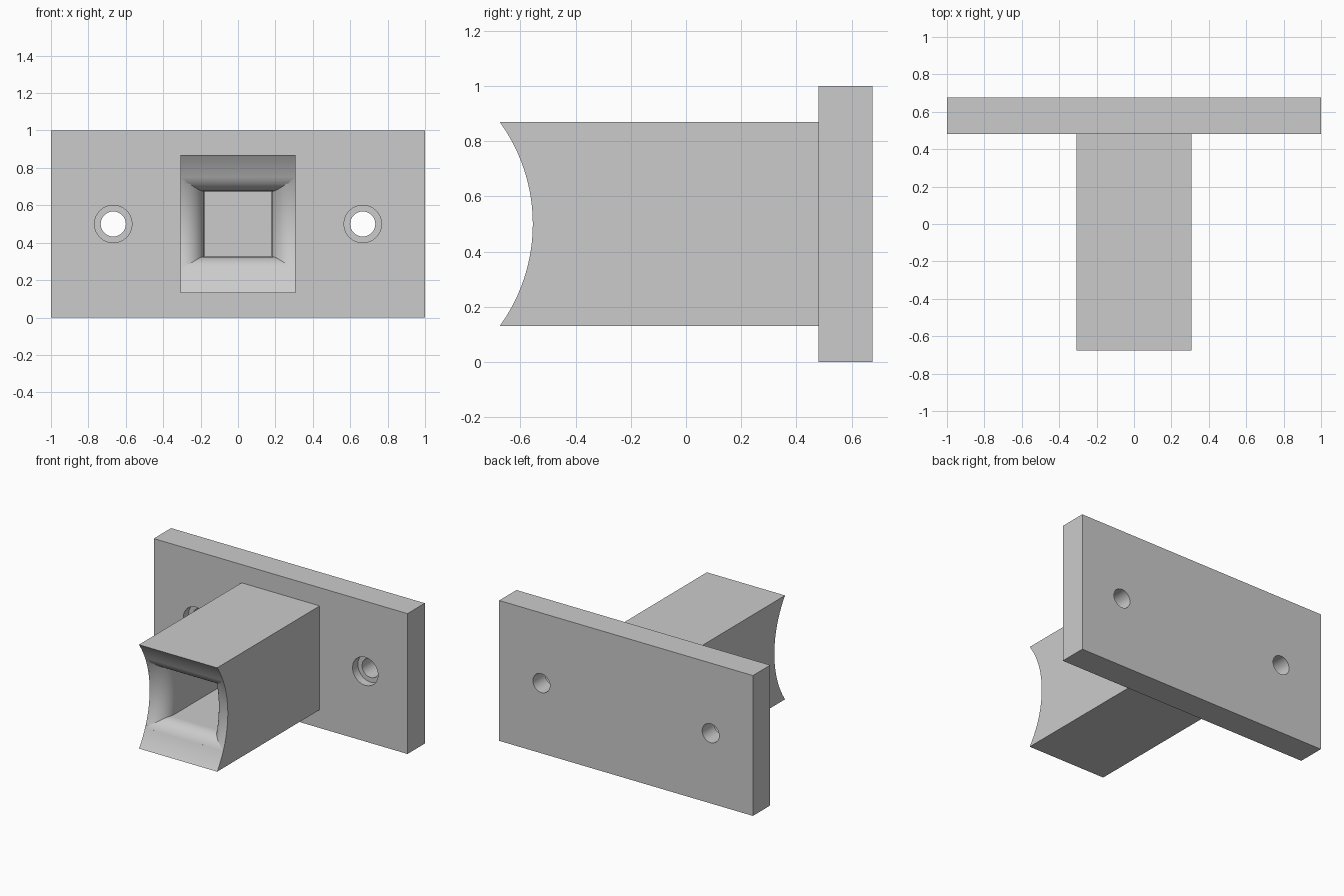
import bpy, bmesh, math
from mathutils import Vector

cube = bpy.data.objects.get("Cube")
if cube:
    bpy.data.objects.remove(cube, do_unlink=True)

grey = bpy.data.materials.new("plain grey")
grey.use_nodes = True
COLOUR = (0.6, 0.6, 0.6, 1)
grey.diffuse_color = COLOUR
grey.node_tree.nodes["Principled BSDF"].inputs["Base Color"].default_value = COLOUR

MID = 0.5            # height of the arm axis
PLATE_Y = 0.48       # front of the plate
BACK_Y = 0.675
SADDLE_R = 0.63      # concave end of the arm
SADDLE_Y = -1.185
FILLET = 0.12        # rounding of the pocket mouth
POCKET_X, POCKET_Z = 0.18, 0.175


def finish(bm, name):
    bmesh.ops.recalc_face_normals(bm, faces=bm.faces)
    mesh = bpy.data.meshes.new(name)
    bm.to_mesh(mesh)
    bm.free()
    ob = bpy.data.objects.new(name, mesh)
    bpy.context.collection.objects.link(ob)
    mesh.materials.append(grey)
    return ob


def sweep(name, rings):
    """Solid joining a row of closed rings, capped at both ends."""
    bm = bmesh.new()
    rows = [[bm.verts.new(p) for p in ring] for ring in rings]
    for a, b in zip(rows, rows[1:]):
        for i in range(len(a)):
            j = (i + 1) % len(a)
            bm.faces.new((a[i], a[j], b[j], b[i]))
    bm.faces.new(rows[0])
    bm.faces.new(rows[-1])
    return finish(bm, name)


def extrude_x(name, profile, half):
    return sweep(name, [[(x, y, z) for y, z in profile] for x in (-half, half)])


def cylinder_y(name, x, radius, y0, y1, sides=64):
    angles = [math.tau * i / sides for i in range(sides)]
    return sweep(name, [[(x + radius * math.cos(a), y, MID + radius * math.sin(a))
                         for a in angles] for y in (y0, y1)])


def boolean(target, tool, operation):
    mod = target.modifiers.new("cut", "BOOLEAN")
    mod.operation = operation
    mod.solver = "EXACT"
    mod.object = tool
    bpy.context.view_layer.objects.active = target
    bpy.ops.object.modifier_apply(modifier=mod.name)
    bpy.data.objects.remove(tool, do_unlink=True)


def smooth(ob):
    bpy.ops.object.select_all(action="DESELECT")
    ob.select_set(True)
    bpy.context.view_layer.objects.active = ob
    bpy.ops.object.shade_smooth_by_angle(angle=math.radians(30))
    mod = ob.modifiers.new("even shading", "WEIGHTED_NORMAL")
    mod.keep_sharp = True


# Mounting plate with two counterbored screw holes
plate = extrude_x("mounting_plate", [(PLATE_Y, 0), (BACK_Y, 0), (BACK_Y, 1), (PLATE_Y, 1)], 1)
for x in (-0.667, 0.667):
    boolean(plate, cylinder_y("hole", x, 0.067, 0.3, 0.9), "DIFFERENCE")
    boolean(plate, cylinder_y("counterbore", x, 0.1, 0.3, PLATE_Y + 0.06), "DIFFERENCE")
smooth(plate)

# Arm with a concave saddle at its free end
reach = math.asin(0.37 / SADDLE_R)
N = 48
saddle = [(SADDLE_Y + SADDLE_R * math.cos(a), MID + SADDLE_R * math.sin(a))
          for a in (reach * (2 * i / N - 1) for i in range(N + 1))]
root = PLATE_Y + 0.03
arm = extrude_x("arm", saddle + [(root, MID + 0.37), (root, MID - 0.37)], 0.308)

# Pocket sides: a profile turned about the saddle axis, flaring at the mouth
STEPS = 14
wide = POCKET_X + FILLET
half = [(0.3, wide)]
for i in range(STEPS + 1):
    t = math.pi / 2 * i / STEPS
    half.append((SADDLE_R + FILLET * (1 - math.cos(t)), wide - FILLET * math.sin(t)))
half.append((1.9, POCKET_X))
ring = half + [(r, -x) for r, x in reversed(half)]
fan = [0.75 * (2 * i / N - 1) for i in range(N + 1)]
pocket = sweep("pocket", [[(x, SADDLE_Y + r * math.cos(a), MID + r * math.sin(a))
                           for r, x in ring] for a in fan])

# Pocket roof and floor: straight walls rounded tangent to the saddle
cz = POCKET_Z + FILLET
dy = math.sqrt((SADDLE_R + FILLET) ** 2 - cz ** 2)
end = math.atan2(dy, cz)
upper = [(root + 0.1, POCKET_Z)]
for i in range(STEPS + 1):
    t = end * i / STEPS
    upper.append((SADDLE_Y + dy - FILLET * math.sin(t), cz - FILLET * math.cos(t)))
upper.append((SADDLE_Y + 0.35, upper[-1][1]))
walls = [(y, MID + z) for y, z in upper] + [(y, MID - z) for y, z in reversed(upper)]
boolean(pocket, extrude_x("pocket_height", walls, 0.5), "INTERSECT")
boolean(arm, pocket, "DIFFERENCE")
smooth(arm)
